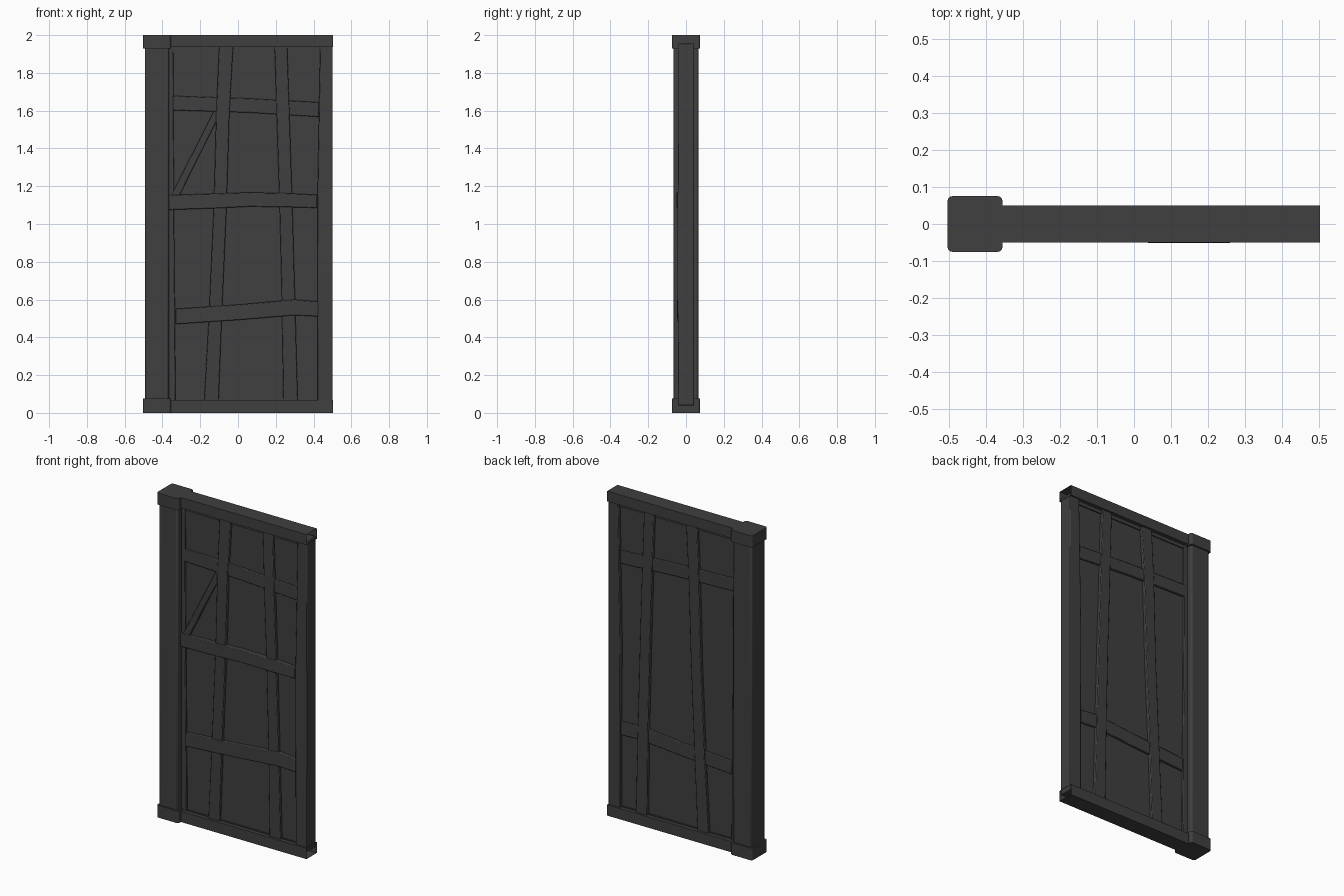
import bpy, bmesh, math

if "Cube" in bpy.data.objects:
    bpy.data.objects.remove(bpy.data.objects["Cube"])

dark = bpy.data.materials.new("dark_wood")
dark.diffuse_color = (0.05, 0.05, 0.05, 1)
dark.use_nodes = True
dark.node_tree.nodes["Principled BSDF"].inputs["Base Color"].default_value = dark.diffuse_color


def finish(bm, name, bevel=0.0):
    bmesh.ops.recalc_face_normals(bm, faces=bm.faces)
    mesh = bpy.data.meshes.new(name)
    bm.to_mesh(mesh)
    bm.free()
    ob = bpy.data.objects.new(name, mesh)
    bpy.context.collection.objects.link(ob)
    mesh.materials.append(dark)
    if bevel:
        m = ob.modifiers.new("bevel", 'BEVEL')
        m.width, m.segments = bevel, 2
        m.limit_method = 'ANGLE'
        m.angle_limit = math.radians(50)
    bpy.ops.object.select_all(action='DESELECT')
    ob.select_set(True)
    bpy.context.view_layer.objects.active = ob
    bpy.ops.object.shade_smooth_by_angle(angle=math.radians(35))
    return ob


def box(name, x, y, z, bevel=0.0, open_end=False):
    bm = bmesh.new()
    bmesh.ops.create_cube(bm, size=1)
    for v in bm.verts:
        v.co = [r[0] if c < 0 else r[1] for c, r in zip(v.co, (x, y, z))]
    bm.normal_update()
    if open_end:
        bm.normal_update()
        ends = [f for f in bm.faces if f.calc_center_median().x > x[1] - 1e-4]
        bmesh.ops.delete(bm, geom=ends, context='FACES_ONLY')
    return finish(bm, name, bevel)


def beam(name, stations, upright, bevel=0.004):
    """Crooked timber; each station is (along, low, high, front y, back y)."""
    bm = bmesh.new()
    rings = []
    for t, lo, hi, y0, y1 in stations:
        ring = []
        for a, y in ((lo, y0), (hi, y0), (hi, y1), (lo, y1)):
            ring.append(bm.verts.new((a, y, t) if upright else (t, y, a)))
        rings.append(ring)
    for r, s in zip(rings, rings[1:]):
        for i in range(4):
            j = (i + 1) % 4
            bm.faces.new((r[i], r[j], s[j], s[i]))
    bm.faces.new(rings[0])
    bm.faces.new(rings[-1])
    return finish(bm, name, bevel)


# Main post with its caps
box("main_post", (-0.493, -0.365), (-0.066, 0.066), (0.04, 1.96), 0.01)
for name, z in (("post_base", (0, 0.075)), ("post_cap", (1.928, 2.0))):
    post = box(name, (-0.503, -0.355), (-0.075, 0.075), z)
    bm = bmesh.new()
    bm.from_mesh(post.data)
    edges = [e for e in bm.edges if abs(e.verts[0].co.z - e.verts[1].co.z) > 0.01]
    bmesh.ops.bevel(bm, geom=edges, offset=0.012, segments=3, profile=0.5, affect='EDGES')
    bm.to_mesh(post.data)
    bm.free()

# Rails, hollow at the outer end
box("bottom_rail", (-0.37, 0.502), (-0.05, 0.05), (0.0, 0.067), open_end=True)
box("top_rail", (-0.37, 0.502), (-0.05, 0.05), (1.936, 2.0), open_end=True)

# Wall panel
box("wall_panel", (-0.37, 0.45), (-0.02, 0.02), (0.05, 1.95))

# Edge timbers around the panel
beam("right_post", [(0.04, 0.422, 0.5, -0.042, 0.042), (0.6, 0.422, 0.5, -0.044, 0.042),
                    (1.1, 0.42, 0.5, -0.044, 0.042), (1.5, 0.427, 0.5, -0.042, 0.042),
                    (1.955, 0.435, 0.5, -0.042, 0.042)], True)
beam("left_trim", [(0.04, -0.38, -0.33, -0.03, 0.03), (1.1, -0.38, -0.339, -0.03, 0.03),
                   (1.95, -0.38, -0.343, -0.03, 0.03)], True)
box("top_trim", (-0.36, 0.45), (-0.027, 0.027), (1.914, 1.95))
box("bottom_trim", (-0.36, 0.45), (-0.027, 0.027), (0.04, 0.073))

# Crooked studs
beam("left_stud", [(0.05, -0.18, -0.103, -0.034, 0.036), (0.5, -0.155, -0.086, -0.038, 0.04),
                   (1.1, -0.128, -0.06, -0.04, 0.04), (1.6, -0.115, -0.045, -0.04, 0.04),
                   (1.95, -0.1, -0.025, -0.036, 0.037)], True)
beam("right_stud", [(0.05, 0.24, 0.317, -0.036, 0.038), (0.6, 0.232, 0.302, -0.037, 0.04),
                    (1.1, 0.22, 0.288, -0.038, 0.04), (1.6, 0.204, 0.272, -0.04, 0.04),
                    (1.95, 0.193, 0.26, -0.036, 0.038)], True)

# Cross timbers
beam("upper_crossbar", [(-0.345, 1.602, 1.678, -0.033, 0.033), (0.05, 1.59, 1.665, -0.036, 0.036),
                        (0.426, 1.567, 1.645, -0.033, 0.033)], False)
beam("middle_crossbar", [(-0.365, 1.075, 1.153, -0.042, 0.0), (-0.15, 1.082, 1.16, -0.047, 0.0),
                         (0.06, 1.092, 1.167, -0.051, 0.0), (0.25, 1.09, 1.163, -0.051, 0.0),
                         (0.418, 1.085, 1.155, -0.043, 0.0)], False)
beam("lower_crossbar", [(-0.33, 0.47, 0.551, -0.042, 0.032), (0.0, 0.492, 0.573, -0.046, 0.034),
                        (0.3, 0.517, 0.6, -0.047, 0.034), (0.426, 0.51, 0.59, -0.042, 0.032)], False)

# Diagonal brace on the front
beam("diagonal_brace", [(1.13, -0.365, -0.32, -0.033, 0.0), (1.38, -0.238, -0.197, -0.035, 0.0),
                        (1.62, -0.118, -0.077, -0.033, 0.0)], True)
